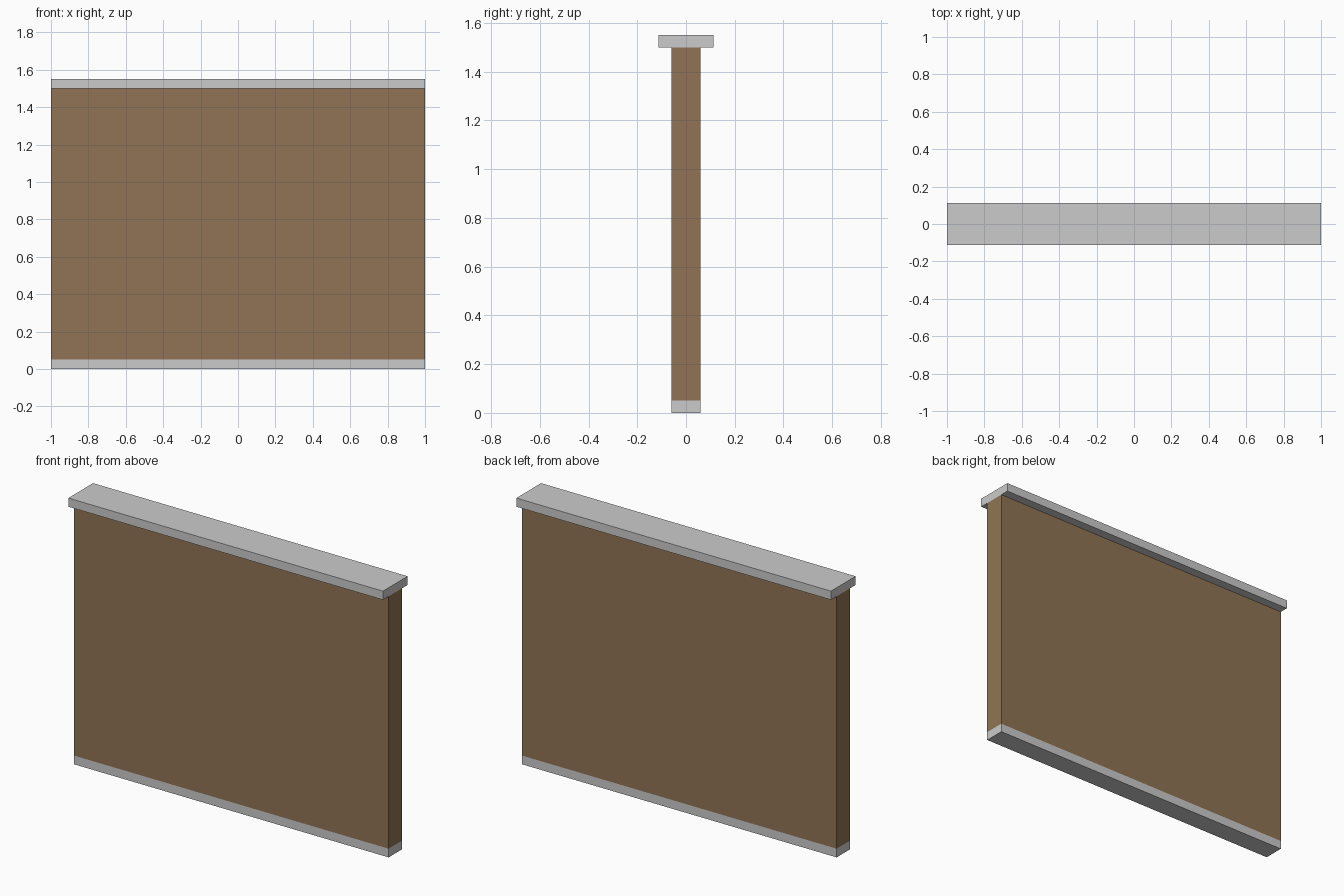
import bpy

if "Cube" in bpy.data.objects:
    bpy.data.objects.remove(bpy.data.objects["Cube"])

LENGTH = 2.0


def box(name, depth, z0, z1, mat=None):
    """Full-length box centred on x and y, spanning z0..z1."""
    bpy.ops.mesh.primitive_cube_add(size=1, location=(0, 0, (z0 + z1) / 2))
    ob = bpy.context.object
    ob.name = name
    ob.scale = (LENGTH, depth, z1 - z0)
    bpy.ops.object.transform_apply(location=False, rotation=False, scale=True)
    if mat:
        ob.data.materials.append(mat)
    return ob


brown = bpy.data.materials.new("brown_wall")
brown.diffuse_color = (0.28, 0.175, 0.09, 1)
brown.use_nodes = True
brown.node_tree.nodes["Principled BSDF"].inputs["Base Color"].default_value = brown.diffuse_color

# Grey skirting strip, flush with the wall faces
box("base_strip", 0.12, 0.0, 0.05)
# Brown wall panel
box("wall_panel", 0.12, 0.05, 1.5, brown)
# Overhanging grey cap
box("top_cap", 0.224, 1.5, 1.55)
